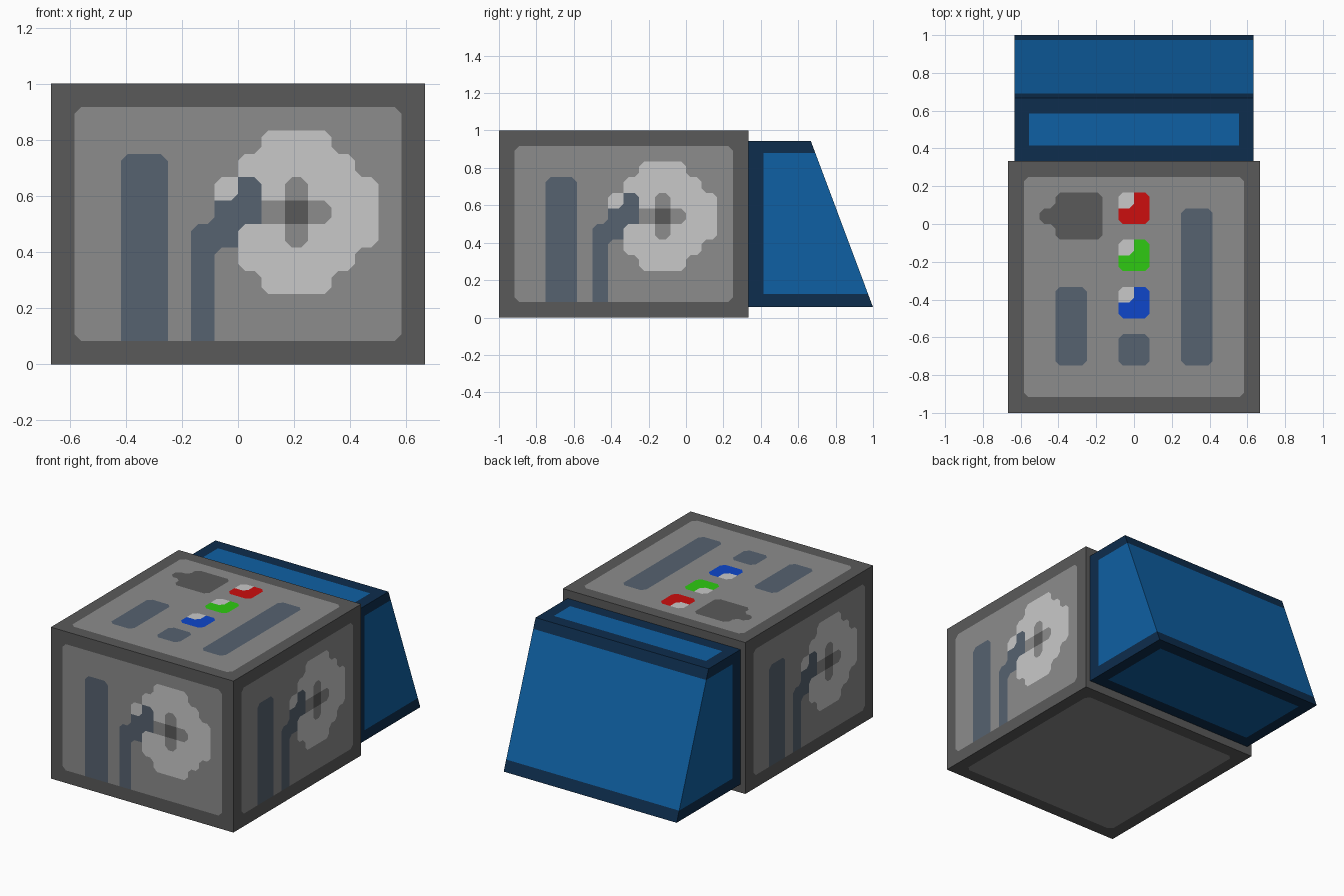
import bpy, bmesh
from mathutils import Vector

if "Cube" in bpy.data.objects:
    bpy.data.objects.remove(bpy.data.objects["Cube"])

PX = 1 / 12          # size of one painted cell
ROUND = 3            # corner cut of painted shapes, in tenths of a cell
HALF = 8 * PX


def linear(c):
    c /= 255
    return c / 12.92 if c <= 0.04045 else ((c + 0.055) / 1.055) ** 2.4


def material(name, rgb):
    m = bpy.data.materials.new(name)
    m.diffuse_color = (*[linear(c) for c in rgb], 1)
    m.use_nodes = True
    m.node_tree.nodes["Principled BSDF"].inputs["Base Color"].default_value = m.diffuse_color
    return m


DARK, MID, LIGHT, SLATE, RED, GREEN, BLUE = range(7)
body_mats = [
    material("dark grey", (90, 90, 90)), material("mid grey", (140, 140, 140)),
    material("light grey", (201, 201, 201)), material("slate", (86, 98, 112)),
    material("red", (204, 14, 14)), material("green", (46, 202, 18)),
    material("blue", (14, 70, 202))]
tank_mats = [material("navy", (13, 45, 77)), material("bright blue", (15, 96, 163))]


def make_object(name, bm, mats):
    mesh = bpy.data.meshes.new(name)
    bm.to_mesh(mesh)
    bm.free()
    for m in mats:
        mesh.materials.append(m)
    obj = bpy.data.objects.new(name, mesh)
    bpy.context.collection.objects.link(obj)
    return obj


def paint_side(bm, origin, u, v, w, h, rects):
    """Grid of cells coloured by rectangles (x0, y0, x1, y1, colour); outer corners are clipped."""
    origin, u, v = Vector(origin), Vector(u), Vector(v)
    colour = {(i, j): DARK for i in range(-1, w + 1) for j in range(-1, h + 1)}
    for x0, y0, x1, y1, c in [(1, 1, w - 1, h - 1, MID)] + rects:
        for i in range(x0, x1):
            for j in range(y0, y1):
                colour[i, j] = c
    steps = [(1, 0), (0, 1), (-1, 0), (0, -1)]
    corners = [(0, 0), (1, 0), (1, 1), (0, 1)]
    cells = [(i, j) for i in range(w) for j in range(h)]
    verts = {}

    def vert(p):
        if p not in verts:
            verts[p] = bm.verts.new(origin + (u * p[0] + v * p[1]) * PX / 10)
        return verts[p]

    def along(p, k, t):
        return (p[0] + steps[k][0] * t, p[1] + steps[k][1] * t)

    def add(points, c):
        bm.faces.new([vert(p) for p in points]).material_index = c

    # find corners fully surrounded by another colour
    cut, points = {}, set()
    for i, j in cells:
        for k, (a, b) in enumerate(corners):
            si, sj = 2 * a - 1, 2 * b - 1
            around = {colour[i + si, j], colour[i, j + sj], colour[i + si, j + sj]}
            if len(around) == 1 and colour[i, j] not in around:
                p = ((i + a) * 10, (j + b) * 10)
                tri = [along(p, k - 1, -ROUND), p, along(p, k, ROUND)]
                cut[i, j, k] = True
                points.update((tri[0], tri[2]))
                add(tri, around.pop())
    # fill the cells
    for i, j in cells:
        loop = []
        for k, (a, b) in enumerate(corners):
            p = ((i + a) * 10, (j + b) * 10)
            if (i, j, k) not in cut:
                loop.append(p)
            loop += [q for q in (along(p, k, ROUND), along(p, k, 10 - ROUND)) if q in points]
        add(loop, colour[i, j])


# Side pattern: post, bent pipe and round dial
side = [(9, 3, 12, 10, LIGHT), (8, 4, 13, 9, LIGHT), (8, 5, 14, 8, LIGHT), (7, 7, 8, 8, LIGHT),
        (3, 1, 5, 9, SLATE), (6, 1, 7, 6, SLATE), (7, 5, 8, 7, SLATE), (8, 6, 9, 8, SLATE),
        (9, 6, 12, 7, MID), (10, 5, 11, 8, MID), (10, 6, 11, 7, DARK)]

# Top pattern: slots, dark latch and three lamps with a highlight
top = [(11, 3, 13, 13, SLATE), (3, 3, 5, 8, SLATE), (7, 3, 9, 5, SLATE),
       (3, 11, 6, 14, DARK), (2, 12, 3, 13, DARK)]
for y, c in ((6, BLUE), (9, GREEN), (12, RED)):
    top += [(7, y, 9, y + 2, c), (7, y + 1, 8, y + 2, LIGHT)]

# Machine body
X, Y, Z = Vector((1, 0, 0)), Vector((0, 1, 0)), Vector((0, 0, 1))
BACK = -1 + 16 * PX
bm = bmesh.new()
paint_side(bm, (-HALF, -1, 0), X, Z, 16, 12, side)
paint_side(bm, (HALF, -1, 0), Y, Z, 16, 12, side)
paint_side(bm, (-HALF, BACK, 0), -Y, Z, 16, 12, side)
paint_side(bm, (HALF, BACK, 0), -X, Z, 16, 12, [])
paint_side(bm, (-HALF, -1, 1), X, Y, 16, 16, top)
paint_side(bm, (HALF, -1, 0), -X, Y, 16, 16, [])
bmesh.ops.remove_doubles(bm, verts=bm.verts, dist=0.0005)
make_object("machine_body", bm, body_mats)

# Sloped rear tank: extruded side profile
W = 0.632
bm = bmesh.new()
profile = [(BACK, 0.055), (1, 0.055), (0.667, 0.945), (BACK, 0.945)]
base = bm.faces.new([bm.verts.new((-W, y, z)) for y, z in profile])
ext = bmesh.ops.extrude_face_region(bm, geom=[base])
bmesh.ops.translate(bm, vec=(2 * W, 0, 0),
                    verts=[e for e in ext["geom"] if isinstance(e, bmesh.types.BMVert)])
bmesh.ops.recalc_face_normals(bm, faces=bm.faces)
# cut the panel borders, then colour by direction and position
for axis, places in ((X, (-0.556, 0.556)), (Y, (0.415, 0.585, 0.917)), (Z, (0.125, 0.88))):
    for d in places:
        bmesh.ops.bisect_plane(bm, geom=bm.verts[:] + bm.edges[:] + bm.faces[:],
                               plane_co=axis * d, plane_no=axis)
for f in bm.faces:
    c, n = f.calc_center_median(), f.normal
    if abs(n.z) > 0.9:
        bright = abs(c.x) < 0.556 and 0.415 < c.y < (0.585 if n.z > 0 else 0.917)
    else:
        bright = c.y > 0.415 and 0.125 < c.z < 0.88
    f.material_index = int(bright)
make_object("rear_tank", bm, tank_mats)
